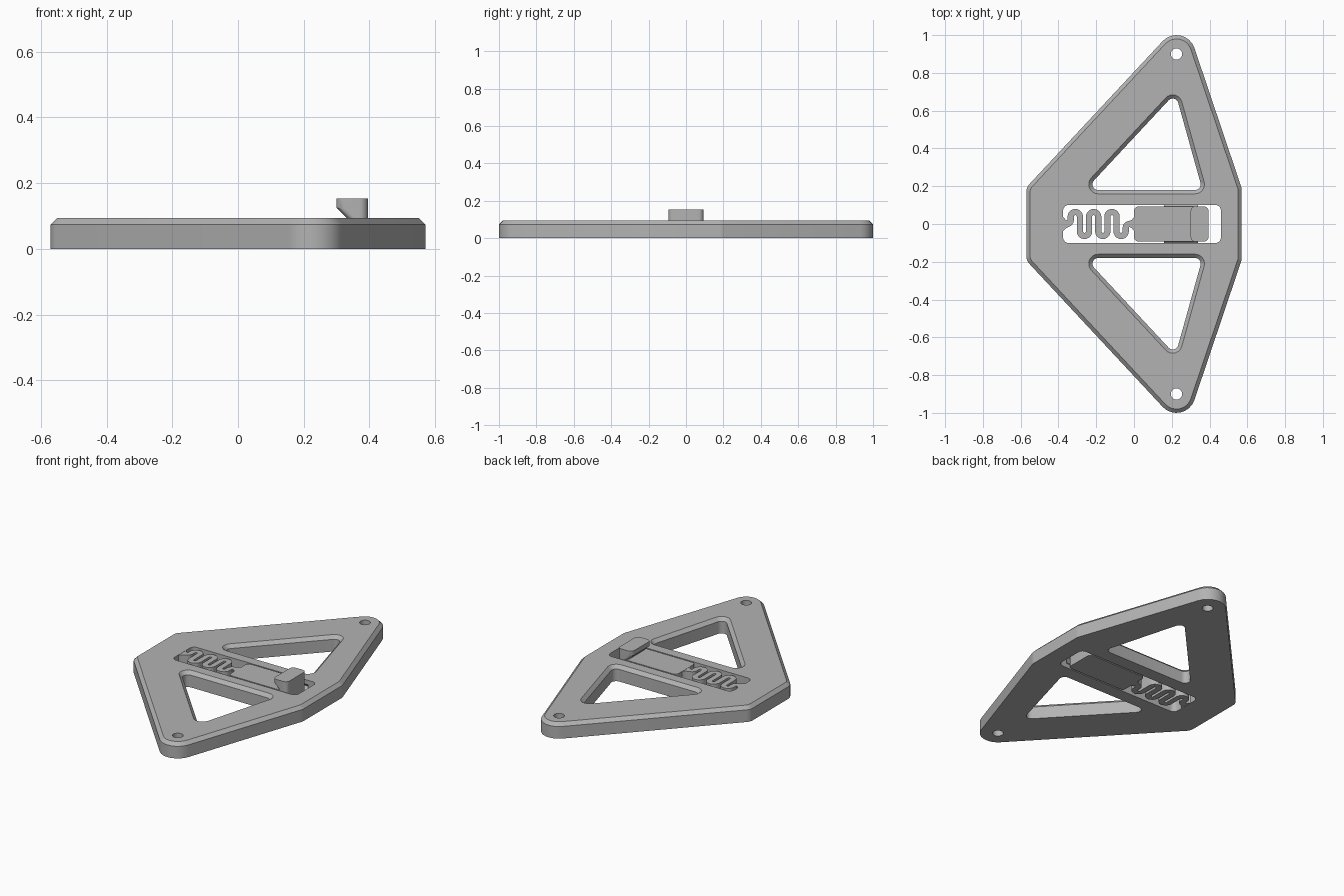
import bpy
import bmesh
from math import atan2, acos, cos, sin, pi, hypot, radians

if "Cube" in bpy.data.objects:
    bpy.data.objects.remove(bpy.data.objects["Cube"])

grey = bpy.data.materials.new("plain grey")
grey.use_nodes = True
grey.diffuse_color = (0.45, 0.45, 0.45, 1)
grey.node_tree.nodes["Principled BSDF"].inputs["Base Color"].default_value = grey.diffuse_color

PLATE_TOP = 0.094
CHAMFER = 0.02


def outline(circles, grow=0.0, steps=8):
    """Tangent outline around counter-clockwise (x, y, radius) corner circles."""
    n = len(circles)
    normals = []
    for i, (x, y, r) in enumerate(circles):
        x2, y2, r2 = circles[(i + 1) % n]
        dx, dy = x2 - x, y2 - y
        normals.append(atan2(dy, dx) - acos((r - r2) / hypot(dx, dy)))
    points = []
    for i, (x, y, r) in enumerate(circles):
        start = normals[i - 1]
        sweep = (normals[i] - start) % (2 * pi)
        for k in range(steps + 1):
            a = start + sweep * k / steps
            points.append((x + (r + grow) * cos(a), y + (r + grow) * sin(a)))
    return points


def box_corners(x0, x1, y, r):
    return [(x0 + r, -y + r, r), (x1 - r, -y + r, r),
            (x1 - r, y - r, r), (x0 + r, y - r, r)]


def loft(name, rings):
    """Closed solid through matching rings, each given as (points, z)."""
    bm = bmesh.new()
    loops = [[bm.verts.new((x, y, z)) for x, y in pts] for pts, z in rings]
    n = len(loops[0])
    bm.faces.new(loops[0][::-1])
    bm.faces.new(loops[-1])
    for low, high in zip(loops, loops[1:]):
        for i in range(n):
            j = (i + 1) % n
            bm.faces.new((low[i], low[j], high[j], high[i]))
    bmesh.ops.recalc_face_normals(bm, faces=bm.faces)
    mesh = bpy.data.meshes.new(name)
    bm.to_mesh(mesh)
    bm.free()
    mesh.materials.append(grey)
    obj = bpy.data.objects.new(name, mesh)
    bpy.context.collection.objects.link(obj)
    return obj


def select(obj):
    bpy.ops.object.select_all(action='DESELECT')
    obj.select_set(True)
    bpy.context.view_layer.objects.active = obj


def boolean(target, tool, operation='DIFFERENCE'):
    select(target)
    mod = target.modifiers.new("boolean", 'BOOLEAN')
    mod.operation = operation
    mod.solver = 'EXACT'
    mod.object = tool
    bpy.ops.object.modifier_apply(modifier=mod.name)
    bpy.data.objects.remove(tool)


def diamond_rail(name, x0, x1, side, depth):
    """Pointed rail running along x on one side of the slot."""
    mid, inner, tip = PLATE_TOP / 2, 0.08, 0.093 + depth
    half = tip - inner
    obj = loft(name, [([(inner, mid - half), (tip, mid), (inner, mid + half)], x)
                      for x in (x0, x1)])
    for v in obj.data.vertices:
        y, z, x = v.co
        v.co = (x, y * side, z)
    if side > 0:
        return obj
    obj.data.flip_normals()
    return obj


# Plate with a chamfered upper rim
half_corners = [(0.51, 0.18, 0.06), (0.225, 0.9, 0.1), (-0.51, 0.17, 0.06)]
plate_corners = half_corners + [(x, -y, r) for x, y, r in half_corners[::-1]]
plate = loft("plate", [(outline(plate_corners), 0),
                       (outline(plate_corners), PLATE_TOP - CHAMFER),
                       (outline(plate_corners, -CHAMFER), PLATE_TOP)])

# Triangular windows with chamfered rims, and the tip holes
window = [(-0.19, 0.21, 0.03), (0.323, 0.21, 0.03), (0.205, 0.634, 0.03)]
for side in (1, -1):
    corners = window if side > 0 else [(x, -y, r) for x, y, r in window[::-1]]
    over = 0.01
    boolean(plate, loft("window_cutter", [
        (outline(corners), -0.1),
        (outline(corners), PLATE_TOP - CHAMFER),
        (outline(corners, CHAMFER + over), PLATE_TOP + over)]))
    hole = [(0.225 + 0.03 * cos(a * pi / 16), side * 0.9 + 0.03 * sin(a * pi / 16))
            for a in range(32)]
    boolean(plate, loft("hole_cutter", [(hole, -0.1), (hole, 0.2)]))

# Slot through the middle, with a guide groove in each long wall
slot = outline(box_corners(-0.375, 0.46, 0.101, 0.03))
boolean(plate, loft("slot_cutter", [(slot, -0.1), (slot, 0.2)]))
for side in (1, -1):
    boolean(plate, diamond_rail("groove_cutter", 0.1, 0.4, side, 0.028))

# Slider body with guide rails
body = outline(box_corners(0.0, 0.395, 0.093, 0.025))
slider = loft("slider", [(body, 0), (body, PLATE_TOP)])
for side in (1, -1):
    boolean(slider, diamond_rail("rail", 0.16, 0.34, side, 0.018), 'UNION')

# Thumb knob, undercut on its inner side
knob = loft("thumb_knob", [(outline(box_corners(x0, 0.395, 0.093, 0.025)), z)
                           for x0, z in ((0.335, 0.09), (0.30, 0.125), (0.30, 0.153))])
boolean(slider, knob, 'UNION')

# Zigzag spring: centre line of straight runs and half-circle turns
PITCH, TURNS, REACH = 0.0485, 6, 0.039
first = -0.335
radius = PITCH / 2
last = first + PITCH * TURNS
path = [(-0.38, 0.0), (-0.37, 0.0), (-0.36, 0.0)]
path += [(first - 0.02 + 0.02 * sin(a * pi / 8), 0.02 - 0.02 * cos(a * pi / 8))
         for a in range(1, 5)]
for t in range(TURNS):
    up = 1 if t % 2 == 0 else -1
    cx = first + PITCH * (t + 0.5)
    path += [(cx - radius * cos(a * pi / 10), up * (REACH + radius * sin(a * pi / 10)))
             for a in range(11)]
path += [(last + 0.02 - 0.02 * cos(a * pi / 8), -0.02 + 0.02 * sin(a * pi / 8))
         for a in range(5)]
path += [(-0.012, 0.0), (-0.003, 0.0), (0.004, 0.0)]

# The strip widens where it meets the slot wall and the slider
flare = [0.042, 0.032, 0.022]
widths = flare + [0.0165] * (len(path) - 6) + flare[::-1]
left, right = [], []
for i, ((x, y), w) in enumerate(zip(path, widths)):
    xa, ya = path[max(i - 1, 0)]
    xb, yb = path[min(i + 1, len(path) - 1)]
    length = hypot(xb - xa, yb - ya)
    nx, ny = (ya - yb) / length, (xb - xa) / length
    left.append((x + nx * w, y + ny * w))
    right.append((x - nx * w, y - ny * w))
strip = right + left[::-1]
spring = loft("spring", [(strip, 0.001), (strip, PLATE_TOP - 0.001)])

# Smooth rounded corners, crisp edges
for obj in (plate, slider, spring):
    select(obj)
    bpy.ops.object.shade_smooth_by_angle(angle=radians(30))
